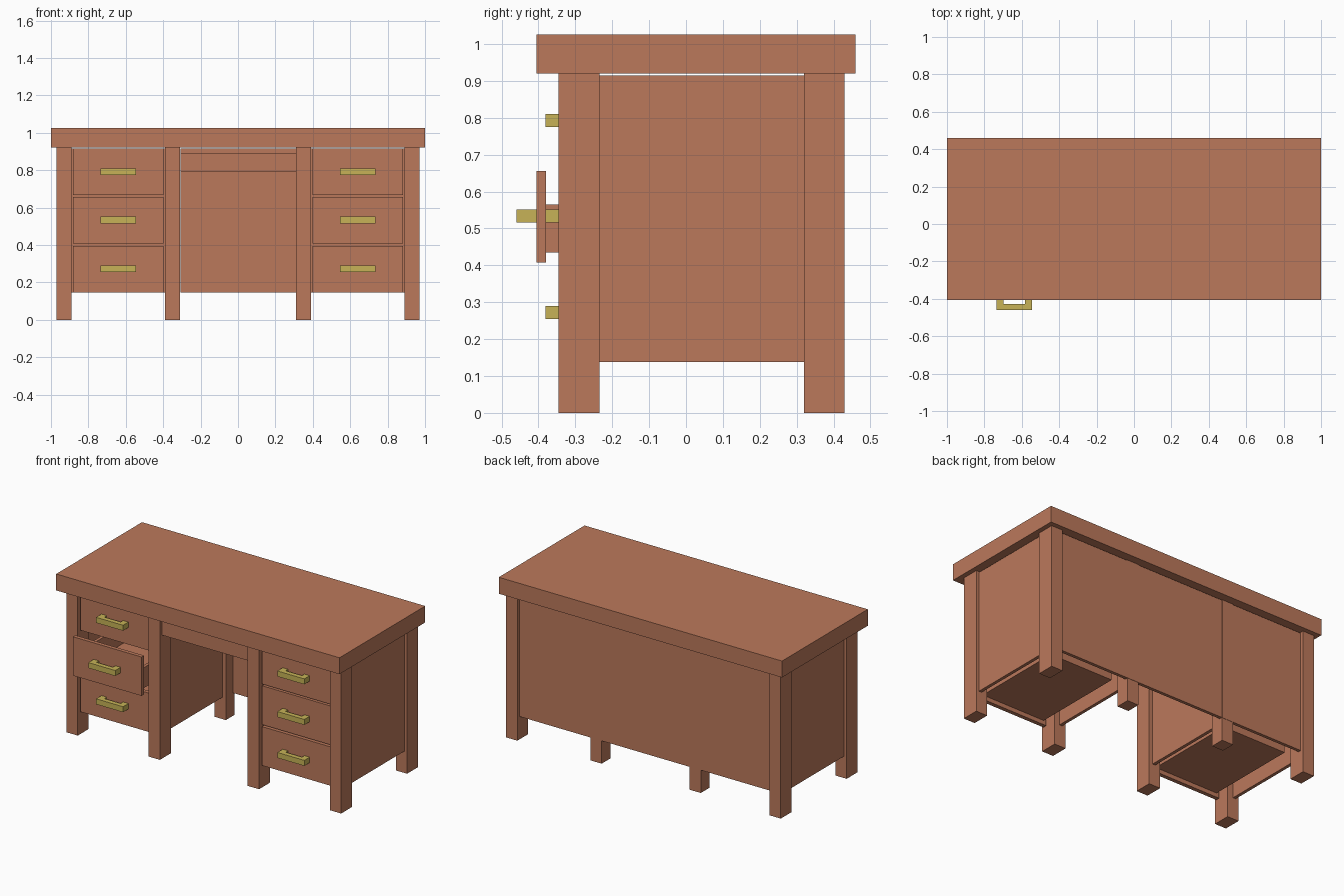
import bpy

if "Cube" in bpy.data.objects:
    bpy.data.objects.remove(bpy.data.objects["Cube"])


def material(name, color):
    m = bpy.data.materials.new(name)
    m.diffuse_color = (*color, 1)
    m.use_nodes = True
    m.node_tree.nodes["Principled BSDF"].inputs["Base Color"].default_value = m.diffuse_color
    return m


WOOD = material("reddish wood", (0.50, 0.19, 0.105))
GOLD = material("brass", (0.57, 0.45, 0.095))


def boxes(name, mat, *ranges):
    """One object made of boxes, each given as x0, x1, y0, y1, z0, z1."""
    verts, faces = [], []
    for x0, x1, y0, y1, z0, z1 in ranges:
        x0, x1 = min(x0, x1), max(x0, x1)
        n = len(verts)
        verts += [(x, y, z) for z in (z0, z1)
                  for x, y in ((x0, y0), (x1, y0), (x1, y1), (x0, y1))]
        faces += [(n + 3, n + 2, n + 1, n), (n + 4, n + 5, n + 6, n + 7)]
        for i in range(4):
            j = (i + 1) % 4
            faces.append((n + i, n + j, n + 4 + j, n + 4 + i))
    mesh = bpy.data.meshes.new(name)
    mesh.from_pydata(verts, [], faces)
    mesh.materials.append(mat)
    ob = bpy.data.objects.new(name, mesh)
    bpy.context.collection.objects.link(ob)
    return ob


def drawer(name, cx, z, slide):
    """Open-topped drawer with front board and handle; z is its lower edge."""
    f = -0.327 - slide            # front face
    b = f + 0.025                 # back of the front board
    end = b + 0.60
    x0, x1, w = cx - 0.225, cx + 0.225, 0.02
    zb, zt = z + 0.027, z + 0.157
    boxes(name + "_front", WOOD, (cx - 0.243, cx + 0.243, f, b, z, z + 0.248))
    boxes(name + "_box", WOOD,
          (x0, x1, b, end, zb, zb + 0.015),
          (x0, x0 + w, b, end, zb, zt),
          (x1 - w, x1, b, end, zb, zt),
          (x0 + w, x1 - w, b, b + w, zb, zt),
          (x0 + w, x1 - w, end - w, end, zb, zt))
    h0, h1 = z + 0.108, z + 0.143
    boxes(name + "_handle", GOLD,
          (cx - 0.095, cx + 0.095, f - 0.054, f - 0.024, h0, h1),
          (cx - 0.095, cx - 0.058, f - 0.024, f, h0, h1),
          (cx + 0.058, cx + 0.095, f - 0.024, f, h0, h1))


# Table top
boxes("table_top", WOOD, (-1, 1, -0.405, 0.46, 0.92, 1.025))

for s, side in ((-1, "left"), (1, "right")):
    # Legs
    for a, b, pos in ((0.89, 0.97, "outer"), (0.31, 0.39, "inner")):
        back = 0.43 if pos == "outer" else 0.408
        boxes(f"{side}_{pos}_front_leg", WOOD, (s * a, s * b, -0.345, -0.235, 0, 0.92))
        boxes(f"{side}_{pos}_back_leg", WOOD, (s * a, s * b, 0.32, back, 0, 0.92))
    # Pedestal side panels
    boxes(f"{side}_outer_panel", WOOD, (s * 0.93, s * 0.95, -0.235, 0.32, 0.138, 0.915))
    boxes(f"{side}_inner_panel", WOOD, (s * 0.335, s * 0.355, -0.235, 0.32, 0.138, 0.915))
    # Drawers, with the left middle one pulled out
    for i, z in enumerate((0.147, 0.408, 0.667)):
        drawer(f"{side}_drawer_{i + 1}", s * 0.64, z, 0.078 if s < 0 and i == 1 else 0)

# Back panels and rail over the knee space
boxes("back_panel", WOOD, (-0.307, 0.89, 0.39, 0.41, 0.147, 0.915))
boxes("left_back_panel", WOOD, (-0.89, -0.31, 0.39, 0.41, 0.147, 0.915))
boxes("knee_rail", WOOD, (-0.307, 0.315, -0.327, -0.302, 0.79, 0.888))
